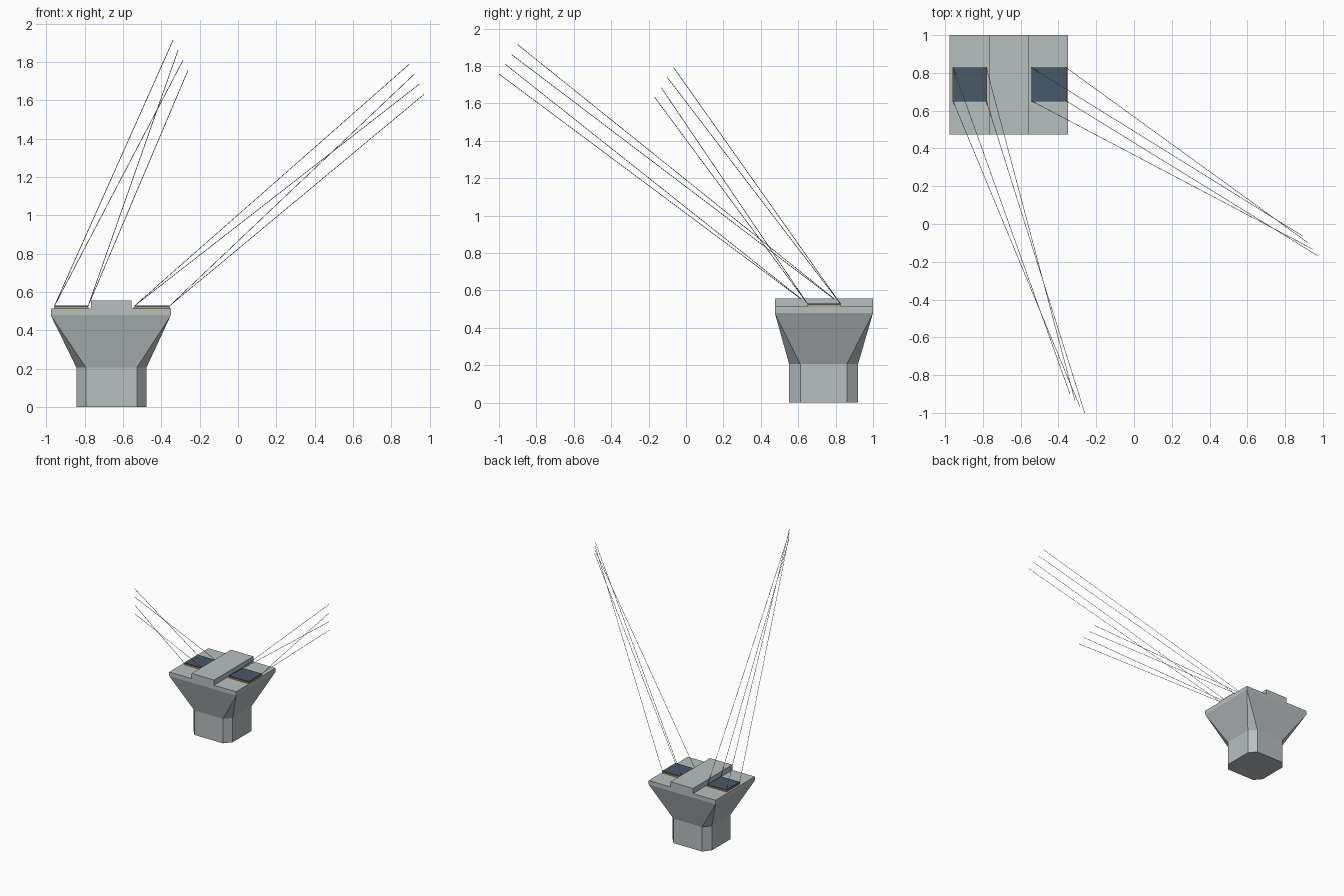
import bpy, bmesh
from mathutils import Vector

if "Cube" in bpy.data.objects:
    bpy.data.objects.remove(bpy.data.objects["Cube"])


def material(name, rgb):
    m = bpy.data.materials.new(name)
    m.diffuse_color = (*rgb, 1)
    m.use_nodes = True
    m.node_tree.nodes["Principled BSDF"].inputs["Base Color"].default_value = m.diffuse_color
    return m


CONCRETE = material("concrete grey", (0.48, 0.52, 0.53))
SLATE = material("dark slate", (0.065, 0.10, 0.135))
ORANGE = material("orange trim", (0.62, 0.30, 0.06))
CABLE = material("cable grey", (0.35, 0.36, 0.37))


def finish(name, bm, mat):
    bmesh.ops.recalc_face_normals(bm, faces=bm.faces)
    me = bpy.data.meshes.new(name)
    bm.to_mesh(me)
    bm.free()
    me.materials.append(mat)
    ob = bpy.data.objects.new(name, me)
    bpy.context.collection.objects.link(ob)
    return ob


def ring(x0, x1, y0, y1, cx, cy, z):
    """Rectangle with cut corners, as eight points."""
    return [(x0 + cx, y0, z), (x1 - cx, y0, z), (x1, y0 + cy, z), (x1, y1 - cy, z),
            (x1 - cx, y1, z), (x0 + cx, y1, z), (x0, y1 - cy, z), (x0, y0 + cy, z)]


def loft(name, rings, mat):
    bm = bmesh.new()
    loops = [[bm.verts.new(p) for p in r] for r in rings]
    for a, b in zip(loops, loops[1:]):
        for i in range(8):
            j = (i + 1) % 8
            bm.faces.new((a[i], a[j], b[j], b[i]))
    bm.faces.new(loops[0][::-1])
    bm.faces.new(loops[-1])
    # square rings have coincident corner points: merge them
    bmesh.ops.remove_doubles(bm, verts=bm.verts, dist=1e-5)
    return finish(name, bm, mat)


def box(name, x0, x1, y0, y1, z0, z1, mat):
    bm = bmesh.new()
    bmesh.ops.create_cube(bm, size=1)
    for v in bm.verts:
        v.co = Vector((x1 if v.co.x > 0 else x0,
                       y1 if v.co.y > 0 else y0,
                       z1 if v.co.z > 0 else z0))
    return finish(name, bm, mat)


def rod(name, a, b, r, mat):
    a, b = Vector(a), Vector(b)
    bm = bmesh.new()
    bmesh.ops.create_cone(bm, cap_ends=True, segments=6, radius1=r, radius2=r,
                          depth=(b - a).length)
    rot = (b - a).to_track_quat('Z', 'Y')
    for v in bm.verts:
        v.co = rot @ v.co + (a + b) / 2
    return finish(name, bm, mat)


# Pier: chamfered column flaring out to a square-cornered head
TOP = 0.513
loft("pier", [
    ring(-0.844, -0.477, 0.551, 0.92, 0.05, 0.06, 0),
    ring(-0.844, -0.477, 0.551, 0.92, 0.05, 0.06, 0.207),
    ring(-0.977, -0.35, 0.475, 1.0, 0, 0, 0.479),
    ring(-0.977, -0.35, 0.475, 1.0, 0, 0, TOP)], CONCRETE)

# Raised block across the middle of the head
box("centre_block", -0.766, -0.556, 0.475, 1.0, TOP - 0.01, 0.557, CONCRETE)

# Bearing pads, each with four cables to a row of far anchor points
PADS = [
    ("left", -0.958, -0.782, (-0.339, -0.90, 1.914), (-0.261, -1.0, 1.757)),
    ("right", -0.541, -0.358, (0.895, -0.065, 1.79), (0.971, -0.167, 1.632)),
]
Y0, Y1, PAD_TOP = 0.651, 0.827, 0.530
for side, x0, x1, first, last in PADS:
    e = 0.003
    box(side + "_pad_trim", x0 - e, x1 + e, Y0 - e, Y1 + e, TOP - 0.003, 0.523, ORANGE)
    box(side + "_pad", x0, x1, Y0, Y1, 0.521, PAD_TOP, SLATE)
    corners = [(x0, Y1), (x1, Y1), (x0, Y0), (x1, Y0)]
    for i, (x, y) in enumerate(corners):
        end = Vector(first).lerp(Vector(last), i / 3)
        rod(f"{side}_cable_{i + 1}", (x, y, PAD_TOP - 0.003), end, 0.0016, CABLE)
